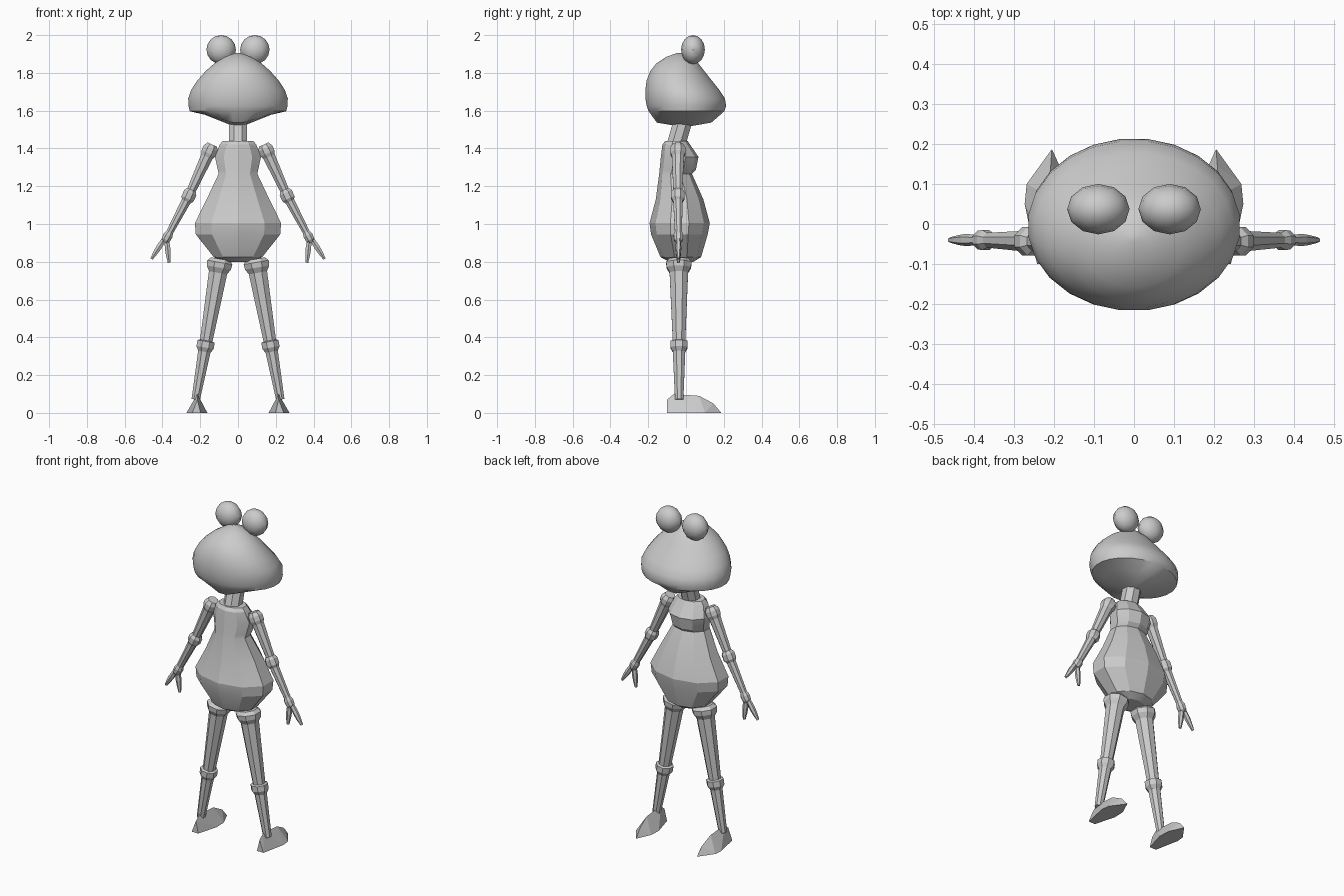
import bpy, bmesh, math
from mathutils import Vector

if "Cube" in bpy.data.objects:
    bpy.data.objects.remove(bpy.data.objects["Cube"])

grey = bpy.data.materials.new("plain grey")
grey.diffuse_color = (0.6, 0.6, 0.6, 1)
grey.use_nodes = True
grey.node_tree.nodes["Principled BSDF"].inputs["Base Color"].default_value = grey.diffuse_color


def finish(bm, name, smooth=None):
    bmesh.ops.recalc_face_normals(bm, faces=bm.faces)
    me = bpy.data.meshes.new(name)
    bm.to_mesh(me)
    bm.free()
    me.materials.append(grey)
    ob = bpy.data.objects.new(name, me)
    bpy.context.collection.objects.link(ob)
    if smooth:
        bpy.ops.object.select_all(action='DESELECT')
        ob.select_set(True)
        bpy.context.view_layer.objects.active = ob
        bpy.ops.object.shade_smooth_by_angle(angle=math.radians(smooth))
    return ob


def loft(name, rings, smooth=None):
    """Skin a list of equal-length point rings and cap both ends."""
    bm = bmesh.new()
    vs = [[bm.verts.new(p) for p in r] for r in rings]
    n = len(vs[0])
    for a, b in zip(vs, vs[1:]):
        for i in range(n):
            j = (i + 1) % n
            bm.faces.new((a[i], a[j], b[j], b[i]))
    for cap in (vs[0], vs[-1]):
        bm.faces.new(cap)
    return finish(bm, name, smooth)


def oval(z, hx, y0, y1, n, lift=0.0):
    """Horizontal oval ring; lift raises it towards its sides."""
    pts = []
    for i in range(n):
        t = 2 * math.pi * (i + 0.5) / n
        pts.append(Vector((hx * math.cos(t),
                           (y0 + y1) / 2 + (y1 - y0) / 2 * math.sin(t),
                           z + lift * abs(math.cos(t)))))
    return pts


def limb(name, a, b, profile, n=8, flat=1.0):
    """Turned shape from a to b; profile = (fraction, radius)."""
    a, b = Vector(a), Vector(b)
    d = (b - a).normalized()
    v = Vector((0, 1, 0))
    v = (v - d * v.dot(d)).normalized()
    u = v.cross(d)
    rings = []
    for f, r in profile:
        c = a.lerp(b, f)
        rings.append([c + u * r * math.cos(2 * math.pi * (i + .5) / n)
                      + v * r * flat * math.sin(2 * math.pi * (i + .5) / n)
                      for i in range(n)])
    return loft(name, rings)


# Head: domed top, tilted towards +y, with a shallow keeled underside
head = [(1.517, .03, -.04, .02, .003), (1.53, .18, -.155, .135, .05),
        (1.597, .258, -.20, .205, 0), (1.625, .264, -.21, .214, 0),
        (1.665, .266, -.217, .208, 0), (1.71, .25, -.217, .178, 0),
        (1.76, .217, -.21, .138, 0), (1.81, .172, -.19, .098, 0),
        (1.85, .127, -.158, .067, 0), (1.885, .07, -.105, .03, 0),
        (1.906, .012, -.045, -.025, 0)]
loft("head", [oval(z, hx, a, b, 24, l) for z, hx, a, b, l in head], 35)

# Neck
limb("neck", (0, -.058, 1.40), (0, -.012, 1.56), [(0, .053), (1, .053)])

# Torso: pear-shaped belly and narrow chest
torso = [(.80, .08, -.09, .04), (.825, .135, -.135, .08),
         (.945, .235, -.185, .115), (1.005, .24, -.193, .126),
         (1.13, .175, -.16, .092), (1.265, .108, -.142, .032),
         (1.285, .112, -.14, .052), (1.355, .128, -.133, .066),
         (1.42, .102, -.125, .022), (1.44, .085, -.11, .008)]
loft("torso", [oval(z, hx, a, b, 10) for z, hx, a, b in torso], 20)

for s, side in ((-1, "left"), (1, "right")):
    # Eyes
    bm = bmesh.new()
    bmesh.ops.create_uvsphere(bm, u_segments=12, v_segments=8, radius=1)
    for v in bm.verts:
        v.co = Vector((s * .089 + v.co.x * .078, .037 + v.co.y * .063,
                       1.923 + v.co.z * .077))
    finish(bm, side + "_eye", 35)

    # Arms: shoulder knob, upper arm, elbow knob, forearm
    shoulder, elbow, wrist = ((s * .145, -.043, 1.40), (s * .262, -.043, 1.145),
                              (s * .378, -.04, .925))
    limb(side + "_upper_arm", shoulder, elbow,
         [(-.08, .03), (.0, .043), (.1, .043), (.17, .035), (.86, .026),
          (.92, .038), (1.04, .038), (1.1, .028)])
    limb(side + "_forearm", elbow, wrist,
         [(0, .026), (.12, .027), (.85, .02), (.93, .027), (1.04, .025), (1.1, .015)])
    # Fingers
    for k, tip in enumerate(((s * .458, -.04, .815), (s * .365, -.04, .795))):
        base = (s * (.388 if k == 0 else .378), -.04, .925)
        limb(f"{side}_finger_{k + 1}", base, tip,
             [(0, .014), (.45, .017), (.7, .014), (1, .008)], 6, .9)

    # Legs: hip collar, thigh, knee collar, shin
    hip, knee, ankle = ((s * .093, -.038, .815), (s * .172, -.037, .36),
                        (s * .224, -.036, .07))
    limb(side + "_thigh", hip, knee,
         [(0, .055), (.04, .073), (.1, .07), (.16, .053), (.95, .036),
          (.96, .05), (1.03, .05), (1.08, .036)])
    limb(side + "_shin", knee, ankle, [(0, .036), (.1, .036), (1, .024)])

    # Foot: ridged wedge with the toe towards +y
    pts = [(.198, -.1, 0), (.242, -.1, 0), (.273, .05, 0), (.268, .1, 0),
           (.205, .187, 0), (.165, .1, 0), (.162, .03, 0), (.215, -.1, .07),
           (.215, -.065, .1), (.215, .07, .09), (.208, .145, .05)]
    bm = bmesh.new()
    for x, y, z in pts:
        bm.verts.new((s * x, y, z))
    bmesh.ops.convex_hull(bm, input=bm.verts[:])
    finish(bm, side + "_foot")
